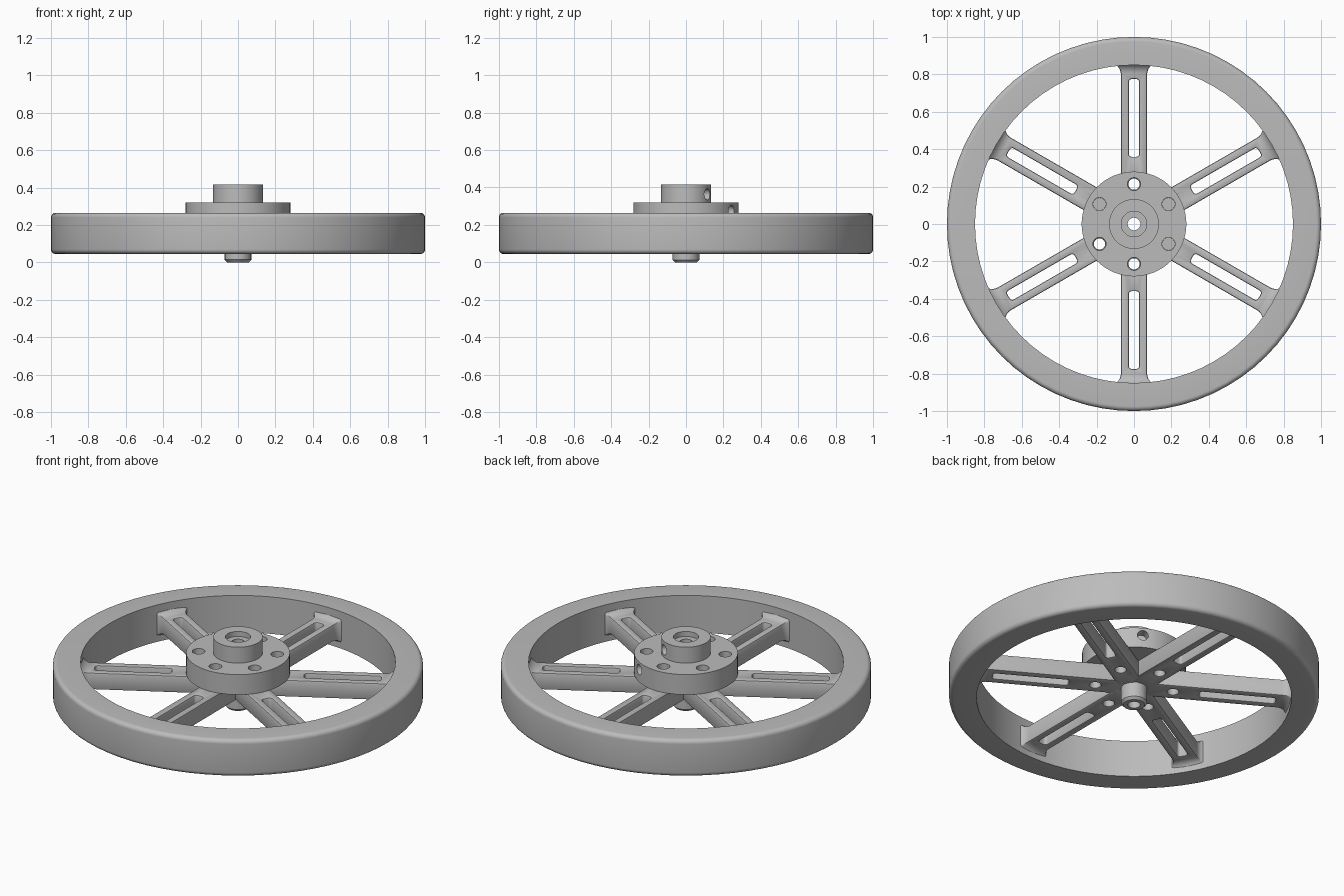
import bpy, bmesh, math
from mathutils import Matrix, Vector

if "Cube" in bpy.data.objects:
    bpy.data.objects.remove(bpy.data.objects["Cube"], do_unlink=True)

grey = bpy.data.materials.new("machined grey")
grey.use_nodes = True
grey.diffuse_color = (0.5, 0.5, 0.5, 1)
grey.node_tree.nodes["Principled BSDF"].inputs["Base Color"].default_value = (0.5, 0.5, 0.5, 1)


def make(name, bm):
    bmesh.ops.recalc_face_normals(bm, faces=bm.faces)
    mesh = bpy.data.meshes.new(name)
    bm.to_mesh(mesh)
    bm.free()
    mesh.materials.append(grey)
    obj = bpy.data.objects.new(name, mesh)
    bpy.context.collection.objects.link(obj)
    return obj


def activate(obj):
    bpy.ops.object.select_all(action='DESELECT')
    obj.select_set(True)
    bpy.context.view_layer.objects.active = obj


def smooth(obj, angle=35):
    activate(obj)
    bpy.ops.object.shade_smooth_by_angle(angle=math.radians(angle))


def apply_all(obj):
    activate(obj)
    for name in [m.name for m in obj.modifiers]:
        bpy.ops.object.modifier_apply(modifier=name)


def lathe(name, profile, segments=64):
    """Revolve a closed (radius, z) outline around z."""
    bm = bmesh.new()
    rings = []
    for i in range(segments):
        a = math.tau * i / segments
        rings.append([bm.verts.new((r * math.cos(a), r * math.sin(a), z)) for r, z in profile])
    n = len(profile)
    for i in range(segments):
        p, q = rings[i], rings[(i + 1) % segments]
        for j in range(n):
            k = (j + 1) % n
            bm.faces.new((p[j], q[j], q[k], p[k]))
    return make(name, bm)


def add_cylinder(bm, radius, depth, matrix):
    bmesh.ops.create_cone(bm, cap_ends=True, segments=24, radius1=radius,
                          radius2=radius, depth=depth, matrix=matrix)


def cut(obj, bm):
    """Subtract a temporary cutter from an object."""
    cutter = make("cutter", bm)
    cutter.hide_render = True
    mod = obj.modifiers.new("cut", 'BOOLEAN')
    mod.operation, mod.solver, mod.object = 'DIFFERENCE', 'EXACT', cutter
    apply_all(obj)
    bpy.data.objects.remove(cutter, do_unlink=True)


def polar(radius, degrees, z):
    a = math.radians(degrees)
    return Vector((radius * math.cos(a), radius * math.sin(a), z))


def arc(cx, cz, radius, start, end, steps=6):
    angles = [math.radians(start + (end - start) * i / steps) for i in range(steps + 1)]
    return [(cx + radius * math.cos(a), cz + radius * math.sin(a)) for a in angles]


LOW, HIGH = 0.045, 0.265          # rim
SPOKE_LOW, SPOKE_HIGH = 0.1, 0.2  # spokes
BOLT_RADIUS = 0.213
ANGLES = [30 + 60 * i for i in range(6)]

# Rim with rounded outer edges
f = 0.025
rim = lathe("rim", [(0.85, LOW)] + arc(1 - f, LOW + f, f, -90, 0)
            + arc(1 - f, HIGH - f, f, 0, 90) + [(0.85, HIGH)], 72)
smooth(rim)

# Hub flange and boss in one turned piece
hub = lathe("hub", [(0.068, 0.2), (0.28, 0.2), (0.28, 0.32), (0.133, 0.32),
                    (0.133, 0.415), (0.068, 0.415)])
bm = bmesh.new()
for angle in ANGLES:
    add_cylinder(bm, 0.035, 0.3, Matrix.Translation(polar(BOLT_RADIUS, angle, 0.26)))
# Radial set screw holes
for radius, z in ((0.133, 0.364), (0.28, 0.275)):
    turn = Matrix.Rotation(math.radians(60), 4, 'Z') @ Matrix.Rotation(math.pi / 2, 4, 'Y')
    add_cylinder(bm, 0.03, 0.11, Matrix.Translation(polar(radius, 60, z)) @ turn)
cut(hub, bm)
smooth(hub)

# Hollow centre shaft
shaft = lathe("shaft", [(0.034, 0), (0.058, 0), (0.071, 0.014), (0.071, 0.385), (0.034, 0.385)], 32)
smooth(shaft)

# Spoke: lofted bar that flares into the rim
flare, start = 0.06, 0.8
stations = [(0.06, 0), (start, 0)]
for i in range(1, 7):
    a = math.radians(75) * i / 6
    stations.append((start + flare * math.sin(a), flare * (1 - math.cos(a))))
bm = bmesh.new()
rings = []
for r, grow in stations:
    w, lo, hi = 0.07 + grow, SPOKE_LOW - grow * 0.8, SPOKE_HIGH + grow * 0.8
    rings.append([bm.verts.new(c) for c in ((r, -w, lo), (r, w, lo), (r, w, hi), (r, -w, hi))])
for p, q in zip(rings, rings[1:]):
    for j in range(4):
        k = (j + 1) % 4
        bm.faces.new((p[j], p[k], q[k], q[j]))
bm.faces.new(rings[0])
bm.faces.new(rings[-1])
spoke = make("spoke_1", bm)

# Long slot and bolt hole through the spoke
bm = bmesh.new()
bmesh.ops.create_cube(bm, size=1, matrix=Matrix.Translation((0.567, 0, 0.15))
                      @ Matrix.Diagonal((0.415, 0.056, 0.4, 1)))
upright = [e for e in bm.edges if abs((e.verts[0].co - e.verts[1].co).z) > 0.1]
bmesh.ops.bevel(bm, geom=upright, offset=0.016, segments=4, affect='EDGES', profile=0.5)
add_cylinder(bm, 0.03, 0.4, Matrix.Translation((BOLT_RADIUS, 0, 0.15)))
cut(spoke, bm)
bevel = spoke.modifiers.new("soft edges", 'BEVEL')
bevel.width, bevel.segments = 0.008, 2
bevel.limit_method, bevel.angle_limit = 'ANGLE', math.radians(50)
apply_all(spoke)
smooth(spoke)

for i, angle in enumerate(ANGLES):
    part = spoke
    if i:
        part = spoke.copy()
        part.name = f"spoke_{i + 1}"
        bpy.context.collection.objects.link(part)
    part.rotation_euler.z = math.radians(angle)

# Plugs closing some of the bolt holes
for i, angle in enumerate((30, 150, 330)):
    bm = bmesh.new()
    add_cylinder(bm, 0.0345, 0.03, Matrix.Translation(polar(BOLT_RADIUS, angle, 0.215)))
    smooth(make(f"bolt_plug_{i + 1}", bm))
